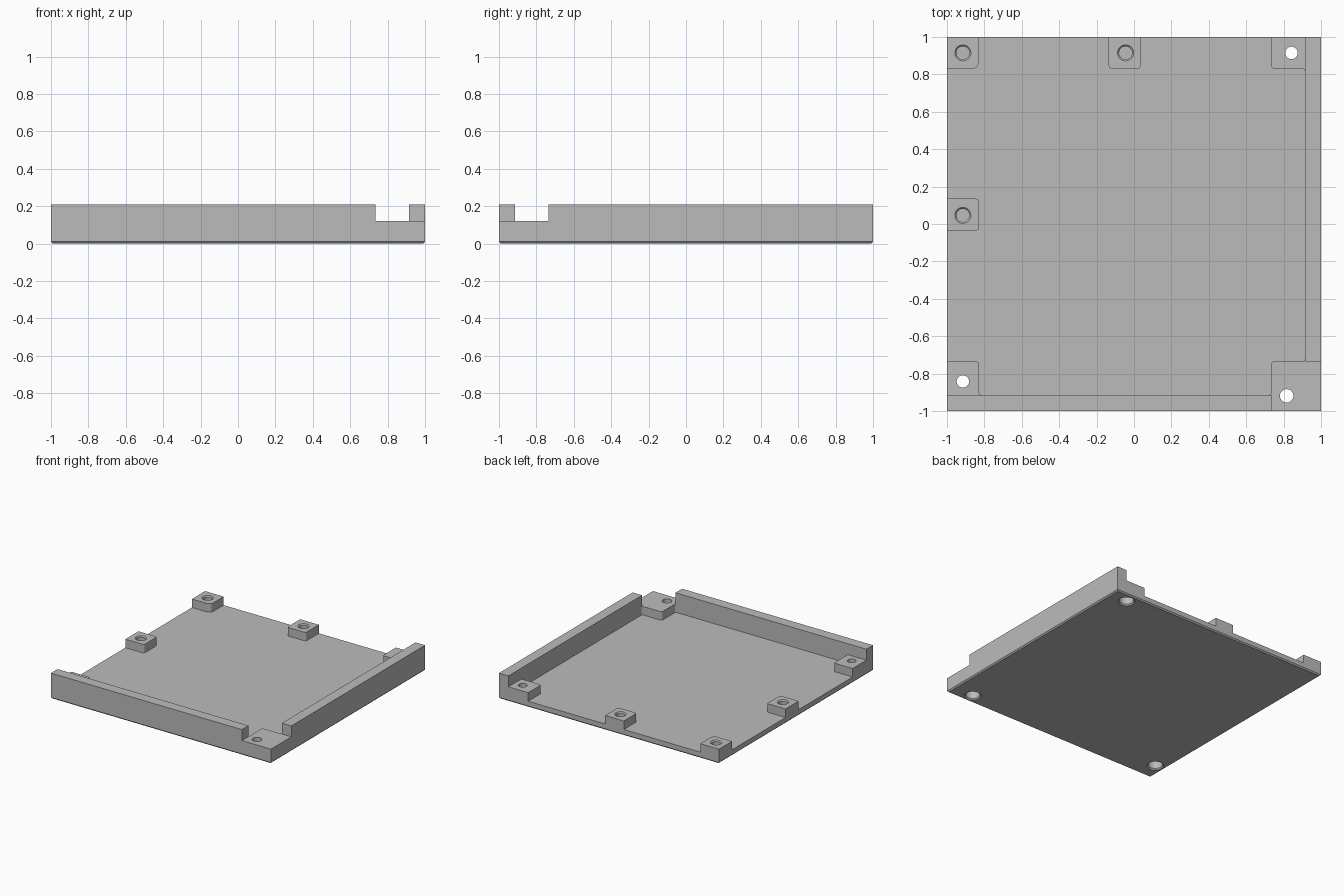
import bpy, bmesh, math
from mathutils import Vector

if "Cube" in bpy.data.objects:
    bpy.data.objects.remove(bpy.data.objects["Cube"], do_unlink=True)

FLOOR, PAD, RIM = 0.05, 0.12, 0.21
WALL = 0.914   # inner face of the two rims

grey = bpy.data.materials.new("plain_grey")
grey.use_nodes = True
grey.diffuse_color = (0.5, 0.5, 0.5, 1)
grey.node_tree.nodes["Principled BSDF"].inputs["Base Color"].default_value = grey.diffuse_color


def finish(bm, name):
    bmesh.ops.recalc_face_normals(bm, faces=bm.faces[:])
    mesh = bpy.data.meshes.new(name)
    bm.to_mesh(mesh)
    bm.free()
    mesh.materials.append(grey)
    obj = bpy.data.objects.new(name, mesh)
    bpy.context.scene.collection.objects.link(obj)
    return obj


def prism(bm, points, z0, z1):
    face = bm.faces.new([bm.verts.new((x, y, z0)) for x, y in points])
    up = bmesh.ops.extrude_face_region(bm, geom=[face])["geom"]
    verts = [v for v in up if isinstance(v, bmesh.types.BMVert)]
    bmesh.ops.translate(bm, verts=verts, vec=(0, 0, z1 - z0))


def block(name, x0, x1, y0, y1, z0, z1, round_at=(), radius=0.015):
    """Box whose vertical edges at the given plan corners are rounded."""
    bm = bmesh.new()
    prism(bm, [(x0, y0), (x1, y0), (x1, y1), (x0, y1)], z0, z1)
    edges = [e for e in bm.edges
             if abs(e.verts[0].co.z - e.verts[1].co.z) > 0.01
             and any((e.verts[0].co.xy - Vector(c)).length < 0.001 for c in round_at)]
    if edges:
        bmesh.ops.bevel(bm, geom=edges, offset=radius, segments=6,
                        profile=0.5, affect='EDGES')
    return finish(bm, name)


def fillet(name, x, y, sx, sy, r=0.015):
    """Concave filler in an inside corner, opening towards (sx, sy)."""
    arc = [(x + sx * r * (1 - math.sin(a)), y + sy * r * (1 - math.cos(a)))
           for a in (math.pi / 2 * i / 6 for i in range(7))]
    bm = bmesh.new()
    prism(bm, [(x, y)] + arc, FLOOR, PAD)
    return finish(bm, name)


def lathe(bm, x, y, profile, n=40):
    """Closed turned solid from (radius, height) pairs."""
    rings = [[bm.verts.new((x + r * math.cos(math.tau * i / n),
                            y + r * math.sin(math.tau * i / n), z))
              for i in range(n)] for r, z in profile]
    for a, b in zip(rings, rings[1:]):
        for i in range(n):
            j = (i + 1) % n
            bm.faces.new((a[i], a[j], b[j], b[i]))
    bm.faces.new(rings[0])
    bm.faces.new(rings[-1])


# Base plate with a chamfered underside
plate = block("base_plate", -1, 1, -1, 1, 0, FLOOR)
bm = bmesh.new()
bm.from_mesh(plate.data)
low = [e for e in bm.edges if all(v.co.z < 0.001 for v in e.verts)]
bmesh.ops.bevel(bm, geom=low, offset=0.01, segments=1, affect='EDGES')
bm.to_mesh(plate.data)
bm.free()

# Raised rims on two sides
block("front_rim", -1, 0.735, -1, -WALL, FLOOR, RIM)
block("left_rim", WALL, 1, -0.735, 1, FLOOR, RIM)

# Mounting pads
pads = [
    plate,
    block("back_right_pad", -1, -0.83, 0.83, 1, FLOOR, PAD, [(-0.83, 0.83)], 0.035),
    block("back_middle_pad", -0.135, 0.035, 0.83, 1, FLOOR, PAD,
          [(-0.135, 0.83), (0.035, 0.83)]),
    block("back_left_pad", 0.735, WALL, 0.83, 1, FLOOR, PAD, [(0.735, 0.83)]),
    block("right_middle_pad", -1, -0.83, -0.035, 0.135, FLOOR, PAD,
          [(-0.83, -0.035), (-0.83, 0.135)]),
    block("front_right_pad", -1, -0.83, -WALL, -0.735, FLOOR, PAD, [(-0.83, -0.735)]),
    block("front_left_corner_pad", 0.735, 1, -1, -0.735, FLOOR, PAD, [(0.735, -0.735)]),
]

# Small fillets where pads meet rims
fillet("back_left_fillet", WALL, 0.83, -1, -1)
fillet("left_corner_fillet", WALL, -0.735, -1, 1)
fillet("front_corner_fillet", 0.735, -WALL, -1, 1)
fillet("front_right_fillet", -0.83, -WALL, 1, 1)

# Blind holes chamfered at the top, through holes counterbored from below
bm = bmesh.new()
for x, y in [(-0.915, 0.915), (-0.045, 0.915), (-0.915, 0.046)]:
    lathe(bm, x, y, [(0.035, 0.03), (0.035, PAD - 0.008), (0.043, PAD), (0.043, PAD + 0.02)])
for x, y, r in [(0.842, 0.915, 0.033), (-0.915, -0.842, 0.033), (0.816, -0.919, 0.036)]:
    lathe(bm, x, y, [(0.065, -0.02), (0.065, 0), (0.055, 0.01), (0.055, 0.07),
                     (r, 0.07), (r, PAD + 0.02)])
cutter = finish(bm, "hole_cutter")
cutter.hide_render = True

for obj in pads:
    mod = obj.modifiers.new("holes", 'BOOLEAN')
    mod.operation = 'DIFFERENCE'
    mod.solver = 'EXACT'
    mod.object = cutter
graph = bpy.context.evaluated_depsgraph_get()
cut = [bpy.data.meshes.new_from_object(o.evaluated_get(graph)) for o in pads]
for obj, mesh in zip(pads, cut):
    obj.modifiers.clear()
    obj.data = mesh
bpy.data.objects.remove(cutter, do_unlink=True)

# Smooth bores and rounded corners, crisp edges elsewhere
bpy.ops.object.select_all(action='DESELECT')
for obj in bpy.context.scene.objects:
    if obj.type == 'MESH':
        obj.select_set(True)
bpy.context.view_layer.objects.active = plate
bpy.ops.object.shade_smooth_by_angle(angle=math.radians(30))
